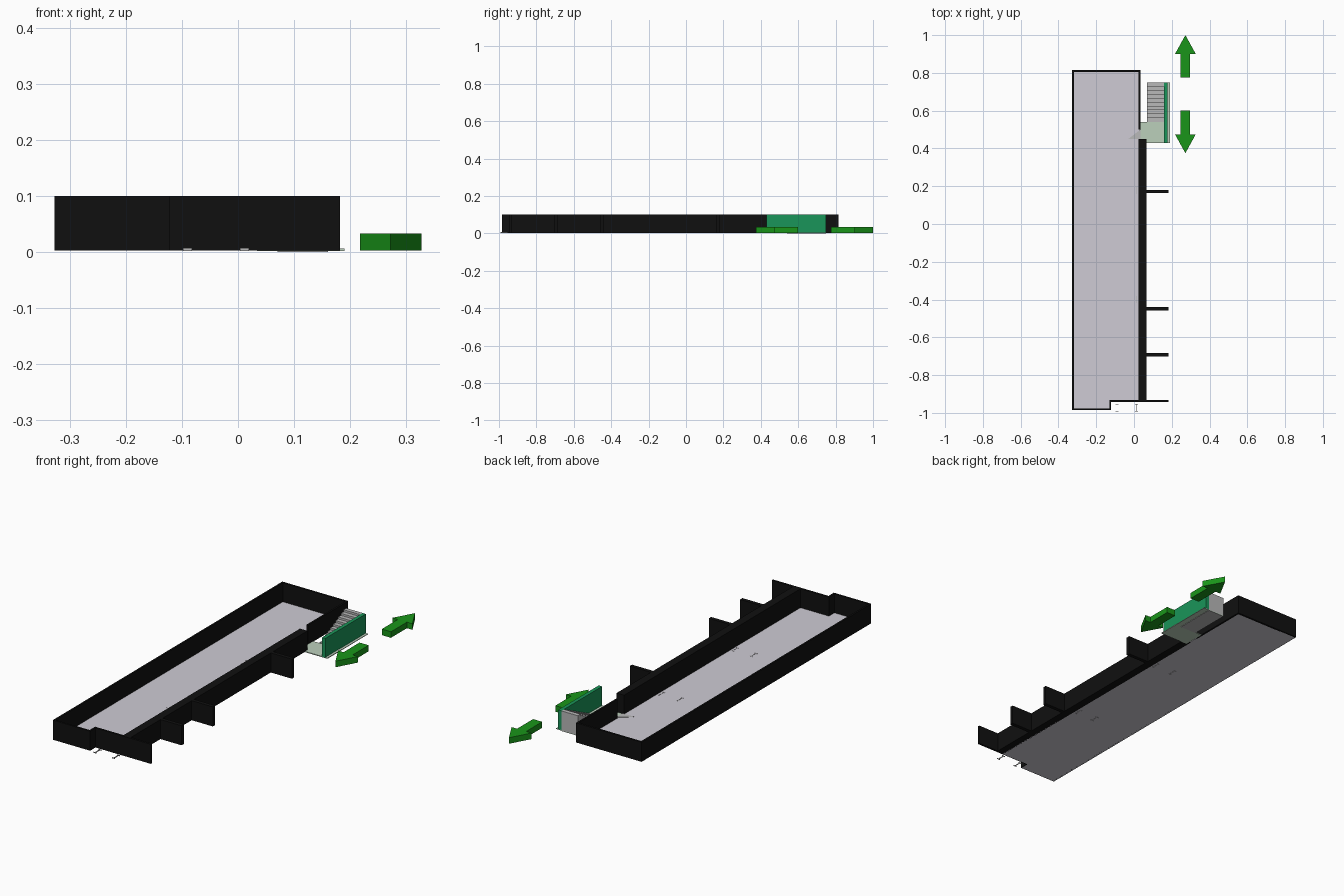
import bpy, bmesh

if "Cube" in bpy.data.objects:
    bpy.data.objects.remove(bpy.data.objects["Cube"])


def material(name, rgb):
    m = bpy.data.materials.new(name)
    m.diffuse_color = (*rgb, 1)
    m.use_nodes = True
    m.node_tree.nodes["Principled BSDF"].inputs["Base Color"].default_value = m.diffuse_color
    return m


BLACK = material("black_wall", (0.005, 0.005, 0.005))
FLOOR = material("pale_floor", (0.62, 0.6, 0.66))
GREEN = material("stair_green", (0.01, 0.3, 0.1))
PALE = material("landing_green", (0.5, 0.63, 0.5))
GREY = material("stair_grey", (0.48, 0.48, 0.48))
ARROW = material("arrow_green", (0.01, 0.3, 0.01))


def prism(name, pts, lo, hi, mat, axis="z"):
    """Extrude a 2D outline from lo to hi along z (xy outline) or x (yz outline)."""
    bm = bmesh.new()
    place = (lambda p: (p[0], p[1], lo)) if axis == "z" else (lambda p: (lo, p[0], p[1]))
    face = bm.faces.new([bm.verts.new(place(p)) for p in pts])
    out = bmesh.ops.extrude_face_region(bm, geom=[face])
    d = hi - lo
    bmesh.ops.translate(bm, verts=[v for v in out["geom"] if isinstance(v, bmesh.types.BMVert)],
                        vec=(0, 0, d) if axis == "z" else (d, 0, 0))
    bmesh.ops.recalc_face_normals(bm, faces=bm.faces)
    me = bpy.data.meshes.new(name)
    bm.to_mesh(me)
    bm.free()
    me.materials.append(mat)
    ob = bpy.data.objects.new(name, me)
    bpy.context.collection.objects.link(ob)
    return ob


def box(name, x0, x1, y0, y1, z0, z1, mat):
    return prism(name, [(x0, y0), (x1, y0), (x1, y1), (x0, y1)], z0, z1, mat)


# Floor slab with the notched front corner
prism("floor", [(-0.325, -0.983), (-0.125, -0.983), (-0.125, -0.94), (0.03, -0.94),
                (0.03, 0.808), (-0.325, 0.808)], 0.003, 0.006, FLOOR)

# Perimeter walls
B, T = 0.003, 0.1
walls = {
    "left_wall": (-0.327, -0.318, -0.985, 0.815),
    "back_wall": (-0.318, 0.034, 0.805, 0.815),
    "front_wall": (-0.318, -0.122, -0.985, -0.976),
    "notch_wall": (-0.131, -0.122, -0.976, -0.943),
    "front_partition": (-0.131, 0.182, -0.943, -0.933),
    "right_wall_thick": (0.025, 0.066, -0.933, 0.45),
    "right_wall_thin": (0.025, 0.034, 0.5, 0.805),
}
for name, (x0, x1, y0, y1) in walls.items():
    box(name, x0, x1, y0, y1, B, T, BLACK)

# Bay dividers standing off the right wall
for i, y in enumerate((0.172, -0.448, -0.693)):
    box(f"divider_{i + 1}", 0.066, 0.182, y - 0.009, y + 0.009, B, T, BLACK)

# Door threshold wedge in the opening
prism("door_threshold", [(-0.03, 0.45), (0.034, 0.45), (0.034, 0.5)], 0.006, 0.008, GREY)

# Stair: base plate, landing, steps and side panel
box("stair_base", 0.07, 0.19, 0.54, 0.748, 0.002, 0.005, PALE)
box("stair_landing", 0.034, 0.19, 0.43, 0.54, 0.002, 0.006, PALE)
n, ya, yb = 10, 0.54, 0.748
profile = [(yb, 0.0), (ya, 0.0)]
for i in range(n):
    z = T * (i + 1) / n
    profile += [(ya + (yb - ya) * i / n, z), (ya + (yb - ya) * (i + 1) / n, z)]
prism("stair_steps", profile, 0.07, 0.16, GREY, "x")
box("stair_side_panel", 0.16, 0.178, 0.43, 0.748, 0.003, T, GREEN)

# Direction arrows
for name, y, s in (("arrow_back", 0.775, 1), ("arrow_front", 0.6, -1)):
    outline = [(-0.025, 0), (0.025, 0), (0.025, 0.125), (0.055, 0.125),
               (0, 0.225), (-0.055, 0.125), (-0.025, 0.125)]
    prism(name, [(0.272 + px, y + s * py) for px, py in outline], 0.003, 0.033, ARROW)

# Thin I-shaped floor marks
for i, y in enumerate((0.177, -0.4, -0.973)):
    for j, x in enumerate((-0.09, 0.012)):
        w, h, c = 0.001, 0.018, 0.008
        prism(f"floor_mark_{i}_{j}",
              [(x - c, y - h - w), (x + c, y - h - w), (x + c, y - h), (x + w, y - h),
               (x + w, y + h), (x + c, y + h), (x + c, y + h + w), (x - c, y + h + w),
               (x - c, y + h), (x - w, y + h), (x - w, y - h), (x - c, y - h)],
              0.002, 0.007, GREY)
